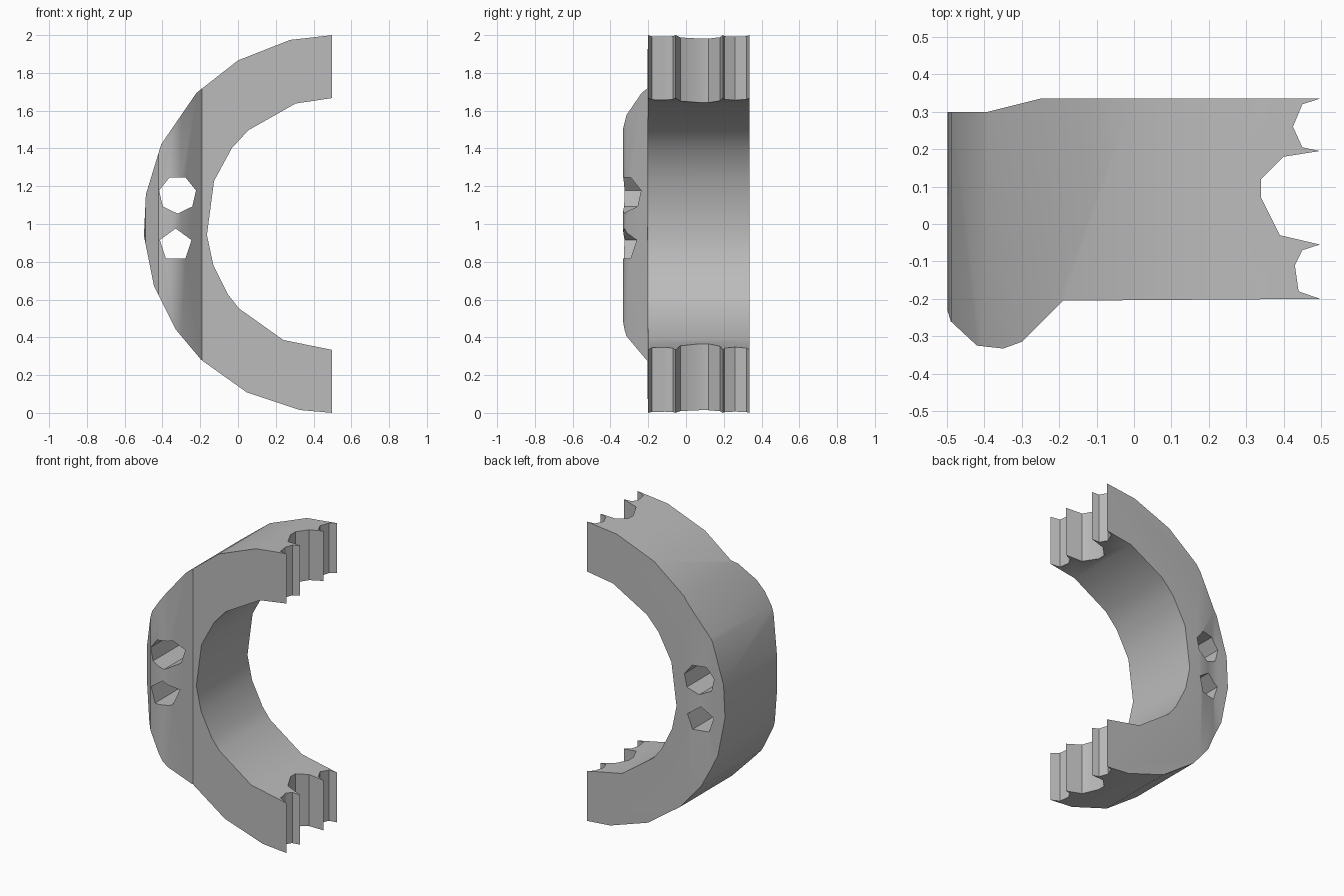
import bpy, bmesh
from math import radians, cos, sin
from mathutils import Vector

cube = bpy.data.objects.get("Cube")
if cube:
    bpy.data.objects.remove(cube)

grey = bpy.data.materials.new("plain_grey")
grey.use_nodes = True
colour = (0.5, 0.5, 0.5, 1)
grey.diffuse_color = colour
grey.node_tree.nodes["Principled BSDF"].inputs["Base Color"].default_value = colour


def prism(name, points, axis):
    """Extrude a closed outline of 3D points along a vector."""
    bm = bmesh.new()
    face = bm.faces.new([bm.verts.new(p) for p in points])
    top = bmesh.ops.extrude_face_region(bm, geom=[face])["geom"]
    moved = [v for v in top if isinstance(v, bmesh.types.BMVert)]
    bmesh.ops.translate(bm, verts=moved, vec=Vector(axis))
    bmesh.ops.recalc_face_normals(bm, faces=bm.faces)
    mesh = bpy.data.meshes.new(name)
    bm.to_mesh(mesh)
    bm.free()
    obj = bpy.data.objects.new(name, mesh)
    bpy.context.collection.objects.link(obj)
    mesh.materials.append(grey)
    return obj


def arc(radius, angles, cx=0.5, cz=1.0, y=-0.6):
    return [(cx + radius * cos(radians(a)), y, cz + radius * sin(radians(a))) for a in angles]


def cut(target, tool, operation):
    mod = target.modifiers.new("cut", "BOOLEAN")
    mod.object, mod.operation, mod.solver = tool, operation, "EXACT"
    bpy.context.view_layer.objects.active = target
    bpy.ops.object.modifier_apply(modifier=mod.name)
    bpy.data.objects.remove(tool)


# Half ring, open to the model's left
outer = arc(1.0, (90, 103, 120, 136, 155, 171, 183.5, 199, 214, 226, 243, 260, 270))
inner = arc(0.667, (270, 247, 222, 214, 199, 185, 160, 143, 132, 107, 90))
ring = prism("half_ring", outer + inner, (0, 1.2, 0))

# Plan outline: back step, scalloped ends, raised front pad
back = [(-0.6, 0.30), (-0.39, 0.30), (-0.25, 0.335), (0.497, 0.335)]
scallops = [(0.45, 0.32), (0.425, 0.26), (0.45, 0.205), (0.497, 0.195),
            (0.40, 0.18), (0.34, 0.12), (0.34, 0.07), (0.39, -0.03), (0.497, -0.055),
            (0.45, -0.07), (0.43, -0.11), (0.44, -0.18), (0.497, -0.2)]
pad = [(-0.19, -0.205), (-0.3, -0.315), (-0.35, -0.333), (-0.42, -0.325),
       (-0.49, -0.26), (-0.502, -0.22), (-0.6, 0)]
plan = prism("plan_cutter", [(x, y, -0.2) for x, y in back + scallops + pad], (0, 0, 2.4))
cut(ring, plan, "INTERSECT")

# Two through holes, front to back
for radius, sides, start, x, z in ((0.1, 7, -90, -0.32, 1.155), (0.088, 5, 90, -0.33, 0.888)):
    angles = [start + 360 * i / sides for i in range(sides)]
    hole = prism("hole_cutter", arc(radius, angles, x, z), (0, 1.2, 0))
    cut(ring, hole, "DIFFERENCE")

bpy.ops.object.select_all(action="DESELECT")
ring.select_set(True)
bpy.context.view_layer.objects.active = ring
bpy.ops.object.shade_smooth_by_angle(angle=radians(30))
